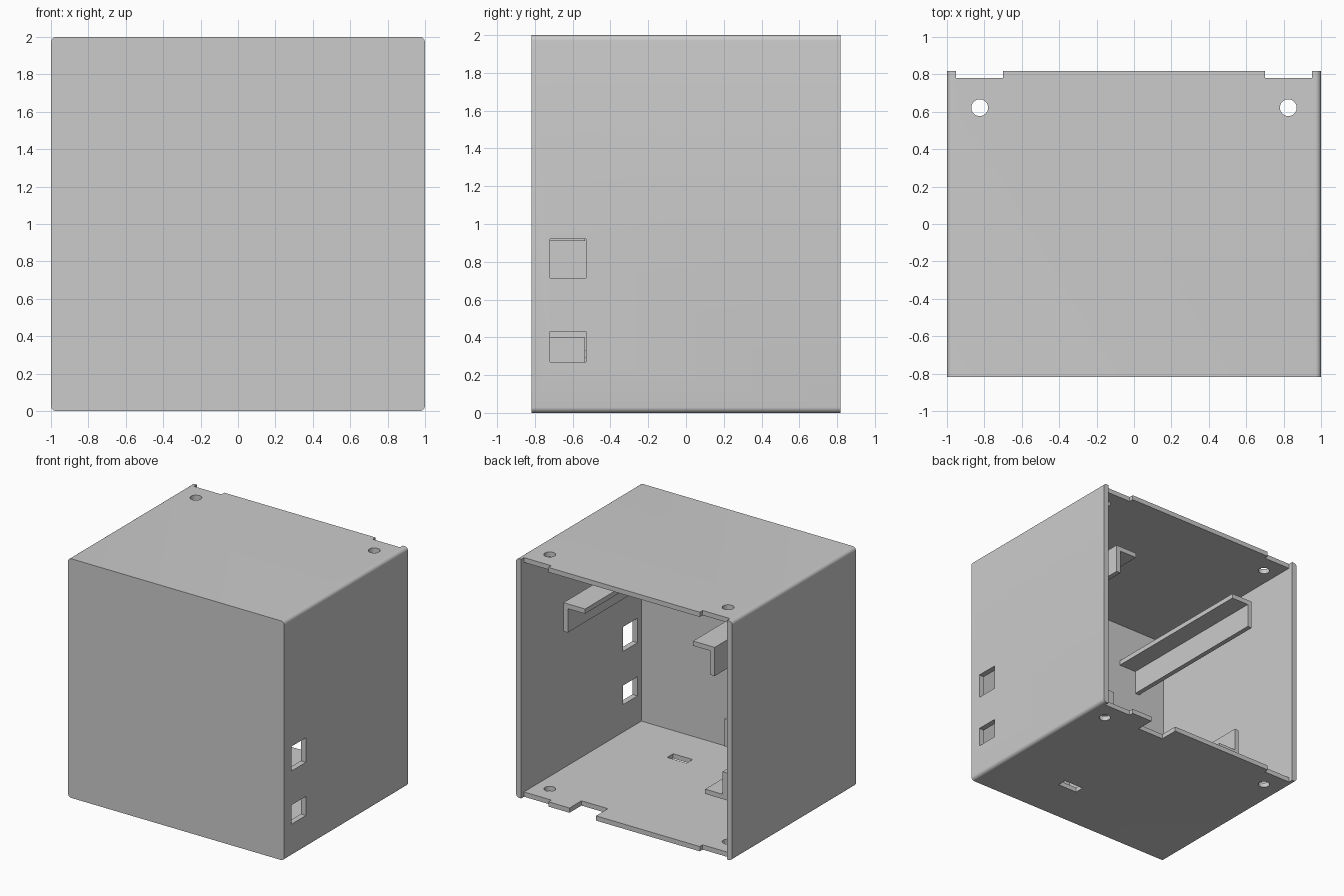
import bpy, bmesh
from mathutils import Matrix, Vector

if "Cube" in bpy.data.objects:
    bpy.data.objects.remove(bpy.data.objects["Cube"], do_unlink=True)

grey = bpy.data.materials.new("plain grey")
grey.use_nodes = True
grey.diffuse_color = (0.6, 0.6, 0.6, 1)
grey.node_tree.nodes["Principled BSDF"].inputs["Base Color"].default_value = (0.6, 0.6, 0.6, 1)

HALF_Y = 0.818
WALL = 0.047      # side and front walls
PLATE = 0.04      # floor, ceiling and rails


def make(name, bm):
    mesh = bpy.data.meshes.new(name)
    bm.to_mesh(mesh)
    bm.free()
    mesh.materials.append(grey)
    obj = bpy.data.objects.new(name, mesh)
    bpy.context.collection.objects.link(obj)
    return obj


def box(name, xs, ys, zs, round_y=0.0):
    """Box between two limits on each axis, optionally rounded along y."""
    bm = bmesh.new()
    lims = (sorted(xs), sorted(ys), sorted(zs))
    size = [b - a for a, b in lims]
    mid = Vector([(a + b) / 2 for a, b in lims])
    bmesh.ops.create_cube(bm, size=1, matrix=Matrix.Translation(mid) @ Matrix.Diagonal((*size, 1)))
    if round_y:
        edges = [e for e in bm.edges if abs(e.verts[0].co.y - e.verts[1].co.y) > size[1] / 2]
        bmesh.ops.bevel(bm, geom=edges, offset=round_y, segments=6, profile=0.5, affect='EDGES')
    return make(name, bm)


def drill(name, x, y, radius):
    bm = bmesh.new()
    bmesh.ops.create_cone(bm, cap_ends=True, segments=32, radius1=radius, radius2=radius,
                          depth=3, matrix=Matrix.Translation((x, y, 1)))
    return make(name, bm)


# Case: rounded along depth, open at the back
case = box("case", (-1, 1), (-HALF_Y, HALF_Y), (0, 2), round_y=0.03)
cutters = [box("cavity_cutter", (-1 + WALL, 1 - WALL), (-HALF_Y + WALL, 1), (PLATE, 2 - PLATE))]

# Corner notches and screw holes through floor and ceiling
for s in (-1, 1):
    cutters.append(drill("screw_hole_cutter", s * 0.825, 0.622, 0.045))
    for z in (0, 2):
        cutters.append(box("notch_cutter", (s * 0.7, s * (1 - WALL)), (0.78, 1), (z - 0.1, z + 0.1)))

# Cable notch and slot in the floor
cutters.append(box("cable_notch_cutter", (0.26, 0.505), (0.66, 1), (-0.1, 0.1)))
cutters.append(box("floor_slot_cutter", (0.24, 0.42), (-0.43, -0.35), (-0.1, 0.1)))

# Windows in the left wall
for zs in ((0.27, 0.43), (0.715, 0.92)):
    cutters.append(box("window_cutter", (0.9, 1.1), (-0.72, -0.53), zs))

for c in cutters:
    c.hide_render = True
    mod = case.modifiers.new(c.name, 'BOOLEAN')
    mod.operation = 'DIFFERENCE'
    mod.solver = 'EXACT'
    mod.object = c
bpy.context.view_layer.update()
cut_mesh = bpy.data.meshes.new_from_object(case.evaluated_get(bpy.context.evaluated_depsgraph_get()))
case.modifiers.clear()
case.data = cut_mesh
for c in cutters:
    bpy.data.objects.remove(c, do_unlink=True)


# Angle-section rails reaching back from the front wall
def rail(name, side, y_end, z_flange, z_lip):
    up = 1 if z_lip > z_flange else -1
    ys = (-HALF_Y + WALL / 2, y_end)
    box(name + "_flange", (side * 0.5, side * 0.7), ys, (z_flange, z_flange + up * PLATE))
    box(name + "_lip", (side * 0.66, side * 0.7), ys, (z_flange + up * PLATE, z_lip))


rail("upper_left_rail", 1, 0.62, 1.63, 1.39)
rail("upper_right_rail", -1, 0.62, 1.63, 1.39)
rail("lower_right_rail", -1, 0.46, 0.29, 0.52)

# Small holder blocks on the inside of the front wall
for name, zs in (("lower_holder", (0.17, 0.4)), ("upper_holder", (0.91, 1.14))):
    box(name, (-0.24, 0.02), (-HALF_Y + WALL / 2, -0.535), zs)

# Smooth rounded edges, keep corners sharp
bpy.ops.object.select_all(action='DESELECT')
case.select_set(True)
bpy.context.view_layer.objects.active = case
bpy.ops.object.shade_smooth_by_angle()
